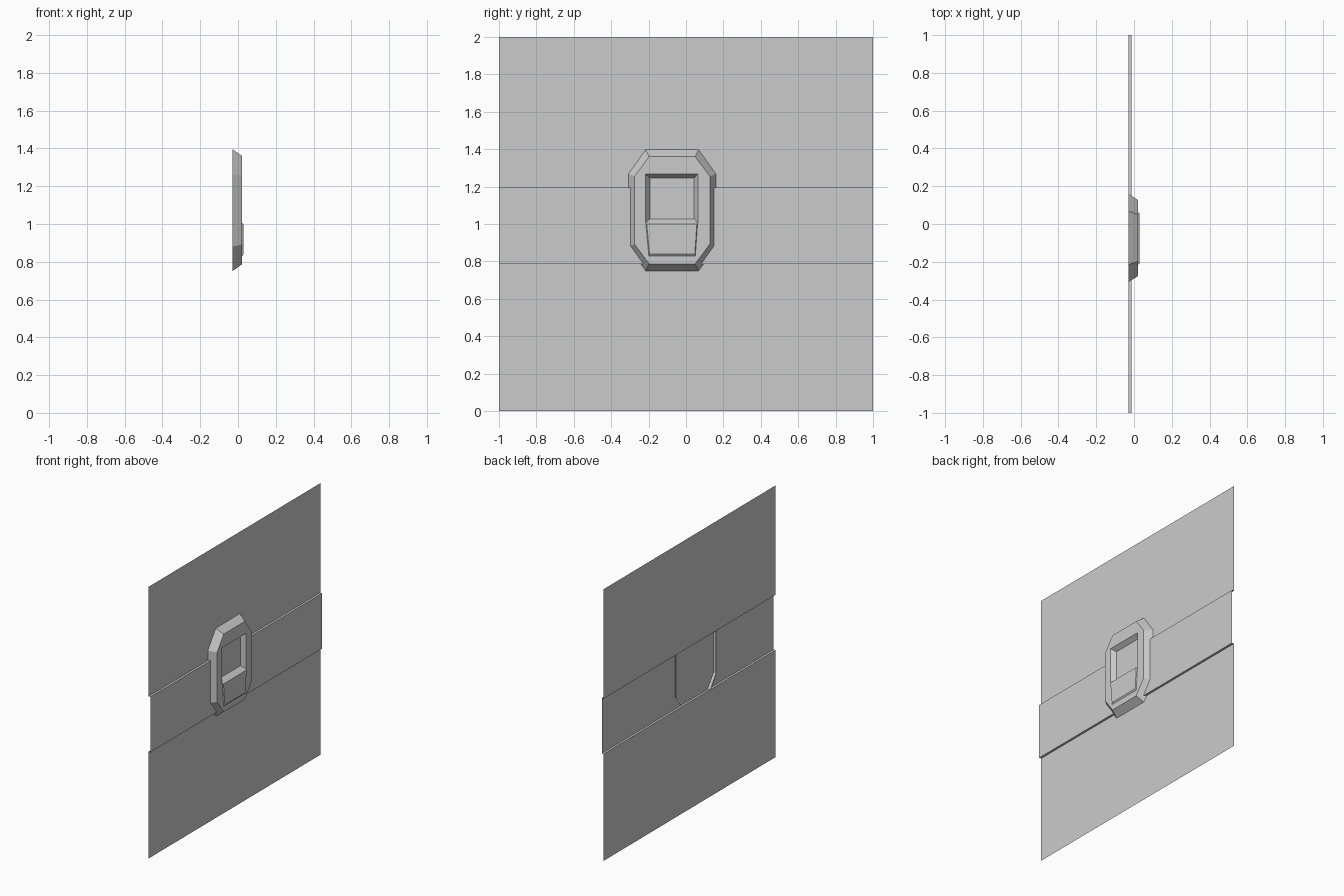
import bpy

if "Cube" in bpy.data.objects:
    bpy.data.objects.remove(bpy.data.objects["Cube"])

BACK, BAND, FRONT, RAISED, FLOOR = -0.03, -0.014, 0.022, 0.029, -0.01


def make_object(name, verts, faces):
    mesh = bpy.data.meshes.new(name)
    mesh.from_pydata(verts, [], faces)
    mesh.update()
    obj = bpy.data.objects.new(name, mesh)
    bpy.context.collection.objects.link(obj)
    return obj


def octagon(x, y0, y1, z0, z1, cy, cz):
    # clockwise from the top left as seen from +x
    return [(x, y0 + cy, z1), (x, y1 - cy, z1), (x, y1, z1 - cz), (x, y1, z0 + cz),
            (x, y1 - cy, z0), (x, y0 + cy, z0), (x, y0, z0 + cz), (x, y0, z1 - cz)]


def rect(x, y0, y1, z0, z1):
    return [(x, y0, z1), (x, y1, z1), (x, y1, z0), (x, y0, z0)]


def bridge(a, b, n):
    # quads between two loops of n points, facing +x
    return [(b + i, b + (i + 1) % n, a + (i + 1) % n, a + i) for i in range(n)]


# Wall sheet with a raised middle band: stepped profile swept along y
profile = [(BACK, 0), (BACK, 0.787), (BAND, 0.787), (BAND, 1.194), (BACK, 1.194), (BACK, 2)]
verts = [(x, y, z) for x, z in profile for y in (-1, 1)]
make_object("wall_panel", verts,
            [(2 * i, 2 * i + 1, 2 * i + 3, 2 * i + 2) for i in range(len(profile) - 1)])

# Open-backed octagonal housing with tapered sides and a recessed window
verts = (octagon(BACK, -0.308, 0.16, 0.75, 1.397, 0.092, 0.13)
         + octagon(FRONT, -0.275, 0.127, 0.787, 1.36, 0.078, 0.105)
         + rect(FRONT, -0.217, 0.063, 1.005, 1.267)
         + rect(FLOOR, -0.193, 0.043, 1.028, 1.245))
faces = bridge(0, 8, 8)
for k in range(4):
    a, b, c = 8 + 2 * k, 9 + 2 * k, 8 + (2 * k + 2) % 8
    h, h2 = 16 + k, 16 + (k + 1) % 4
    faces += [(h, h2, b, a), (h2, c, b)]
faces += bridge(16, 20, 4) + [(23, 22, 21, 20)]
make_object("housing", verts, faces)

# Slightly raised plate below the window
verts = rect(FRONT, -0.215, 0.062, 0.83, 1.005)
face = [(RAISED, -0.21, 1.0), (RAISED, 0.058, 1.0), (RAISED, 0.047, 0.84), (RAISED, -0.195, 0.84)]
verts[2], verts[3] = (FRONT, 0.05, 0.83), (FRONT, -0.199, 0.83)
make_object("raised_plate", verts + face, bridge(0, 4, 4) + [(7, 6, 5, 4)])
